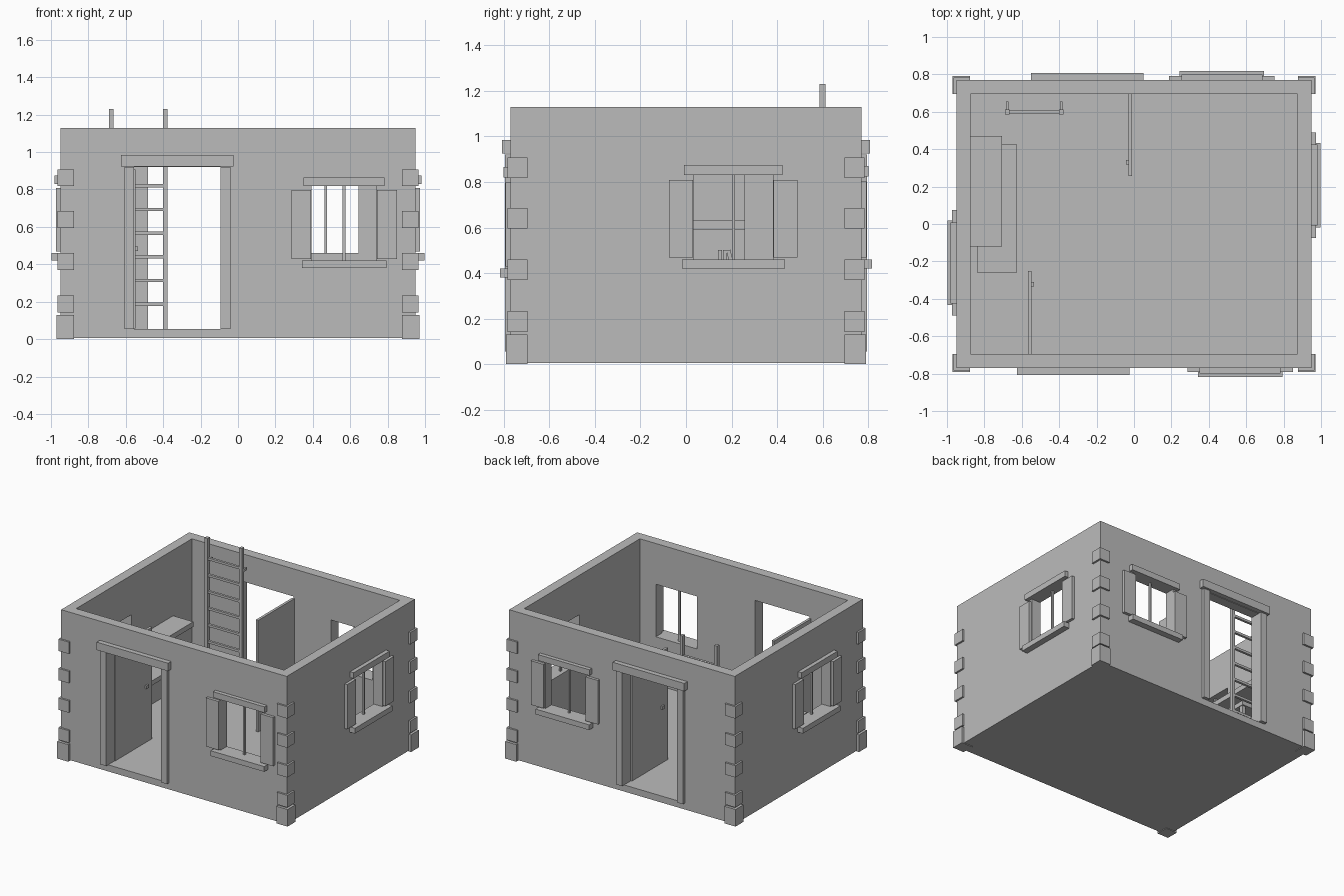
import bpy
import bmesh
import math
from mathutils import Matrix, Vector

cube = bpy.data.objects.get("Cube")
if cube:
    bpy.data.objects.remove(cube, do_unlink=True)

grey = bpy.data.materials.new("plain_grey")
grey.use_nodes = True
grey.diffuse_color = (0.5, 0.5, 0.5, 1)
grey.node_tree.nodes["Principled BSDF"].inputs["Base Color"].default_value = (0.5, 0.5, 0.5, 1)

HX, HY, TOP, FLOOR, THICK = 0.95, 0.77, 1.13, 0.055, 0.075


def box(name, x, y, z, tilt=0):
    """Box from (min, max) ranges, optionally leaning about the x axis."""
    lo, hi = [Vector(map(f, (x, y, z))) for f in (min, max)]
    size = hi - lo
    bm = bmesh.new()
    bmesh.ops.create_cube(bm, size=1, matrix=Matrix.Diagonal((*size, 1)))
    mesh = bpy.data.meshes.new(name)
    bm.to_mesh(mesh)
    bm.free()
    mesh.materials.append(grey)
    obj = bpy.data.objects.new(name, mesh)
    obj.location = (lo + hi) / 2
    obj.rotation_euler.x = tilt
    bpy.context.scene.collection.objects.link(obj)
    return obj


def wall_box(name, side, u, d, z):
    """Box on a wall: u runs along the wall, d is the distance outward."""
    if side in ("front", "back"):
        s = -1 if side == "front" else 1
        return box(name, u, [s * (HY + k) for k in d], z)
    s = 1 if side == "left" else -1
    return box(name, [s * (HX + k) for k in d], u, z)


def cut(target, cutter):
    mod = target.modifiers.new("cut", "BOOLEAN")
    mod.operation = "DIFFERENCE"
    mod.solver = "EXACT"
    mod.object = cutter
    bpy.context.view_layer.objects.active = target
    bpy.ops.object.modifier_apply(modifier=mod.name)
    bpy.data.objects.remove(cutter, do_unlink=True)


# Floor and hollow walls
box("floor", (-HX, HX), (-HY, HY), (0.005, FLOOR))
walls = box("walls", (-HX, HX), (-HY, HY), (FLOOR, TOP))
cut(walls, box("room_cutter", (THICK - HX, HX - THICK), (THICK - HY, HY - THICK),
               (FLOOR - 0.1, TOP + 0.1)))


def add_window(side, centre, z0, z1):
    w = 0.174
    cut(walls, wall_box("window_cutter", side, (centre - w, centre + w), (-0.2, 0.1), (z0, z1)))
    n = side + "_window_"
    wall_box(n + "sill", side, (centre - w - 0.052, centre + w + 0.052), (-0.03, 0.047), (z0 - 0.04, z0))
    wall_box(n + "lintel", side, (centre - w - 0.042, centre + w + 0.042), (-0.01, 0.03), (z1, z1 + 0.045))
    wall_box(n + "mullion", side, (centre - 0.007, centre + 0.007), (-0.045, -0.03), (z0, z1))
    for s in (-1, 1):
        wall_box(n + "shutter", side, (centre + s * (w + 0.003), centre + s * (w + 0.108)),
                 (0, 0.022), (z0 + 0.008, z1 - 0.022))


add_window("front", 0.567, 0.42, 0.82)
add_window("back", 0.47, 0.46, 0.825)
add_window("left", 0.208, 0.46, 0.83)
add_window("right", -0.208, 0.46, 0.83)


def add_door(side, x0, x1, hinge, swing, y_in):
    """Framed doorway with its leaf standing open into the room."""
    z1 = 0.92
    cut(walls, wall_box("door_cutter", side, (x0, x1), (-0.2, 0.1), (FLOOR - 0.1, z1)))
    for a, b in ((x0 - 0.052, x0), (x1, x1 + 0.052)):
        wall_box(side + "_door_post", side, (a, b), (0, 0.025), (FLOOR, z1))
    wall_box(side + "_door_lintel", side, (x0 - 0.07, x1 + 0.07), (0, 0.037), (z1 + 0.004, z1 + 0.064))
    # Leaf and handle
    s = 1 if y_in > 0 else -1
    box(side + "_door_leaf", (hinge, hinge + swing * 0.02),
        (s * (HY - THICK), y_in), (FLOOR + 0.003, 0.907))
    box(side + "_door_handle", (hinge + swing * 0.02, hinge + swing * 0.033),
        (y_in + s * 0.06, y_in + s * 0.085), (0.47, 0.495))


add_door("front", -0.555, -0.093, -0.567, 1, -0.25)
add_door("back", -0.48, -0.018, -0.01, -1, 0.257)

# Corner stones
for sx in (-1, 1):
    for sy in (-1, 1):
        for z, h, p in ((0.0, 0.13, 0.02), (0.142, 0.092, 0.014), (0.37, 0.09, 0.014),
                        (0.595, 0.09, 0.014), (0.818, 0.09, 0.014)):
            box("corner_stone", (sx * 0.876, sx * (HX + p)), (sy * 0.696, sy * (HY + p)), (z, z + h))

# Ladder
for x in (-0.69, -0.40):
    box("ladder_rail", (x, x + 0.024), (0.585, 0.612), (FLOOR, 1.23))
    box("ladder_hook", (x + 0.005, x + 0.019), (0.612, 0.655), (1.04, 1.06))
for i in range(8):
    z = 0.187 + i * 0.1265
    box("ladder_rung", (-0.67, -0.395), (0.59, 0.608), (z - 0.009, z + 0.009))

# Worktable and the wall shelf above it
box("table_top", (-0.84, -0.625), (-0.26, 0.425), (0.40, 0.435))
for x in (-0.835, -0.66):
    for y in (-0.25, 0.385):
        box("table_leg", (x, x + 0.03), (y, y + 0.03), (FLOOR, 0.40))
box("wall_shelf", (THICK - HX, -0.705), (-0.12, 0.47), (0.592, 0.63))

# Books leaning on the table
for i, tilt in enumerate((0, 0, math.radians(8))):
    y = 0.14 + i * 0.022
    box("book", (-0.82, -0.75), (y, y + 0.017), (0.436, 0.502), tilt)
